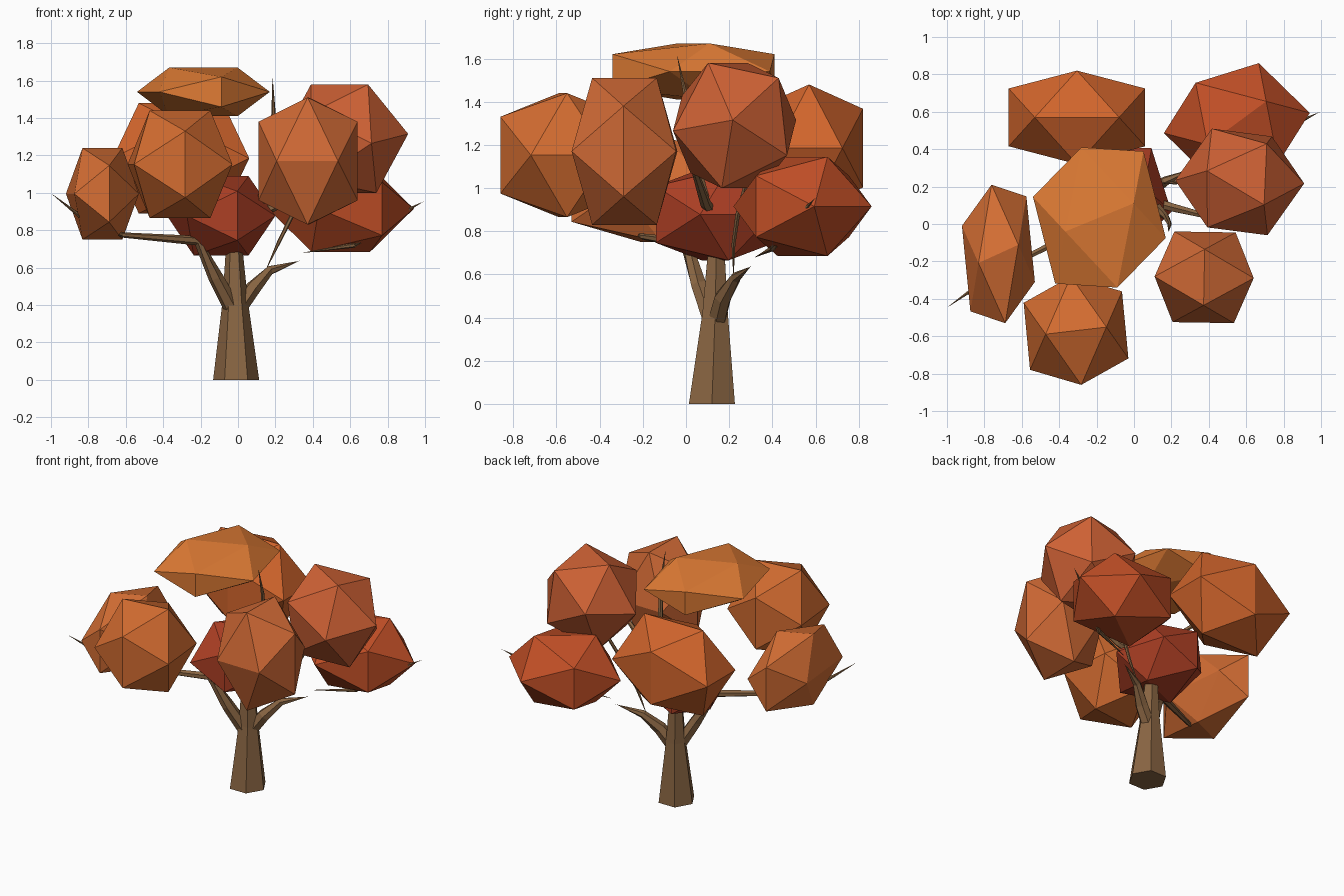
import bpy, bmesh, math
from mathutils import Vector, Euler


def material(name, rgb):
    m = bpy.data.materials.new(name)
    m.diffuse_color = (*rgb, 1)
    return m


def finish(name, bm, mat):
    bmesh.ops.recalc_face_normals(bm, faces=bm.faces)
    me = bpy.data.meshes.new(name)
    bm.to_mesh(me)
    bm.free()
    me.materials.append(mat)
    bpy.context.collection.objects.link(bpy.data.objects.new(name, me))


def limb(name, path, sides=6):
    """Tapered faceted tube; path is a list of (x, y, z, radius)."""
    bm = bmesh.new()
    pts = [Vector(p[:3]) for p in path]
    rings = []
    for i, p in enumerate(pts):
        d = (pts[min(i + 1, len(pts) - 1)] - pts[max(i - 1, 0)]).normalized()
        if i == 0 and p.z == 0:
            d = Vector((0, 0, 1))
        ref = Vector((1, 0, 0)) if abs(d.x) < 0.8 else Vector((0, 0, 1))
        u = (ref - d * ref.dot(d)).normalized()
        v = d.cross(u)
        ring = []
        for k in range(sides):
            a = math.tau * k / sides
            ring.append(bm.verts.new(p + path[i][3] * (u * math.cos(a) + v * math.sin(a))))
        rings.append(ring)
    for a, b in zip(rings, rings[1:]):
        for k in range(sides):
            j = (k + 1) % sides
            bm.faces.new((a[k], a[j], b[j], b[k]))
    bm.faces.new(rings[0][::-1])
    bm.faces.new(rings[-1])
    finish(name, bm, bark)


def clump(name, lo, hi, rot, rgb):
    """Icosahedron, turned, then fitted to the box lo..hi."""
    g = (1 + 5 ** 0.5) / 2
    e = Euler([math.radians(r) for r in rot])
    pts = []
    for s in (-1, 1):
        for t in (-g, g):
            for p in ((s, 0, t), (t, s, 0), (0, t, s)):
                v = Vector(p)
                v.rotate(e)
                pts.append(v)
    bm = bmesh.new()
    for p in pts:
        co = []
        for i in range(3):
            a = min(q[i] for q in pts)
            b = max(q[i] for q in pts)
            co.append(lo[i] + (p[i] - a) / (b - a) * (hi[i] - lo[i]))
        bm.verts.new(co)
    bmesh.ops.convex_hull(bm, input=bm.verts)
    finish(name, bm, material(name + "_leaf", rgb))


bark = material("bark", (0.25, 0.13, 0.055))

# Trunk and branches
limb("trunk", [(-0.01, 0.12, 0, 0.123), (-0.015, 0.135, 0.42, 0.068),
               (-0.02, 0.14, 0.70, 0.045), (0.03, 0.14, 0.88, 0.035)])
limb("left_branch", [(-0.03, 0.12, 0.38, 0.045), (-0.12, 0.06, 0.55, 0.04),
                     (-0.22, 0.0, 0.745, 0.027), (-0.62, -0.2, 0.775, 0.014),
                     (-0.85, -0.34, 0.88, 0.012), (-0.99, -0.44, 0.99, 0.001)])
limb("right_branch", [(0.0, 0.14, 0.38, 0.045), (0.08, 0.17, 0.49, 0.042),
                      (0.17, 0.23, 0.585, 0.026), (0.33, 0.3, 0.637, 0.001)])
limb("right_twig", [(0.35, 0.32, 0.68, 0.001), (0.62, 0.4, 0.72, 0.014),
                    (0.87, 0.54, 0.89, 0.014), (0.995, 0.6, 0.955, 0.001)])
limb("thin_branch", [(0.15, 0.22, 0.59, 0.001), (0.22, 0.22, 0.74, 0.01),
                     (0.29, 0.24, 0.88, 0.012), (0.4, 0.3, 1.1, 0.01)])
limb("inner_branch", [(0.03, 0.14, 0.85, 0.03), (0.2, 0.09, 0.93, 0.025),
                      (0.4, 0.04, 1.08, 0.015), (0.6, 0.0, 1.2, 0.003)])
limb("upper_branch", [(0.02, 0.14, 0.82, 0.035), (0.12, 0.09, 0.93, 0.028),
                      (0.17, 0.04, 1.15, 0.018), (0.19, 0.0, 1.42, 0.012),
                      (0.185, -0.04, 1.61, 0.001)])
limb("back_branch", [(0.0, 0.14, 0.85, 0.025), (-0.1, 0.3, 1.0, 0.018),
                     (-0.25, 0.5, 1.15, 0.005)])

# Foliage clumps
clump("top_foliage", (-0.54, -0.34, 1.41), (0.17, 0.41, 1.67), (0, 0, 18), (0.74, 0.20, 0.035))
clump("back_left_foliage", (-0.67, 0.32, 0.89), (0.06, 0.82, 1.48), (0, 0, 0), (0.64, 0.13, 0.025))
clump("left_foliage", (-0.92, -0.53, 0.75), (-0.53, 0.21, 1.24), (0, 0, 12), (0.68, 0.16, 0.035))
clump("front_left_foliage", (-0.59, -0.86, 0.865), (-0.03, -0.28, 1.44), (0, 0, 6), (0.65, 0.15, 0.03))
clump("front_right_foliage", (0.11, -0.53, 0.83), (0.64, -0.04, 1.51), (0, 0, 89), (0.62, 0.14, 0.035))
clump("back_right_foliage", (0.16, 0.22, 0.685), (0.94, 0.86, 1.145), (0, 0, 41), (0.55, 0.08, 0.02))
clump("right_foliage", (0.22, -0.06, 1.0), (0.91, 0.51, 1.58), (8, 0, -33), (0.62, 0.12, 0.035))
clump("middle_foliage", (-0.38, -0.14, 0.665), (0.2, 0.41, 1.09), (0, 0, 20), (0.42, 0.05, 0.018))
